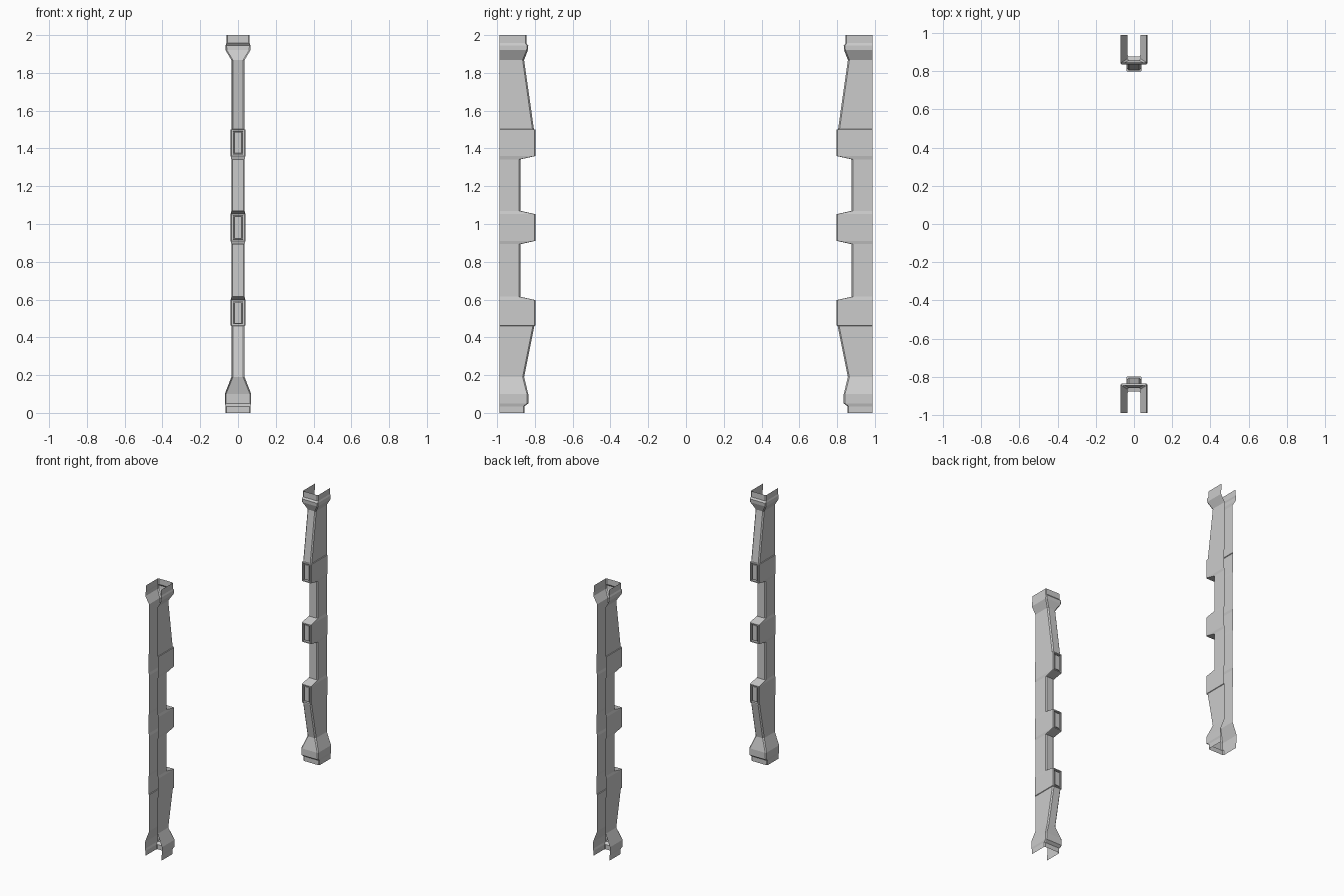
import bpy, bmesh
from mathutils import Matrix

if "Cube" in bpy.data.objects:
    bpy.data.objects.remove(bpy.data.objects["Cube"])

BACK = 0.988   # open side of the channel
FACE = 0.797   # front of the lamp blocks
SHAFT = 0.877  # front of the recessed shaft

# Column sections from the floor up: height, half width, front y, corner chamfer
sections = [
    (0.0, 0.066, 0.855, 0.006), (0.035, 0.066, 0.855, 0.006),
    (0.05, 0.070, 0.835, 0.006), (0.10, 0.070, 0.835, 0.007),
    (0.19, 0.035, 0.857, 0.008), (0.459, 0.035, 0.803, 0.008),
    (0.462, 0.039, FACE, 0.005), (0.597, 0.039, FACE, 0.005),
    (0.615, 0.035, SHAFT, 0.007), (0.893, 0.035, SHAFT, 0.007),
    (0.911, 0.039, FACE, 0.005), (1.052, 0.039, FACE, 0.005),
    (1.07, 0.035, SHAFT, 0.007), (1.342, 0.035, SHAFT, 0.007),
    (1.36, 0.039, FACE, 0.005), (1.499, 0.039, FACE, 0.005),
    (1.502, 0.035, 0.805, 0.008), (1.868, 0.035, 0.857, 0.008),
    (1.92, 0.066, 0.837, 0.007), (1.945, 0.066, 0.835, 0.006),
    (1.957, 0.062, 0.845, 0.006), (2.0, 0.062, 0.845, 0.006),
]


def inset_and_push(bm, face, thickness, push):
    """Inset a face, then wall it inward (+y) or outward (-y)."""
    bmesh.ops.inset_region(bm, faces=[face], thickness=thickness)
    if push:
        bmesh.ops.inset_region(bm, faces=[face], thickness=0.001)
        bmesh.ops.translate(bm, verts=face.verts, vec=(0, push, 0))


def make_column(name, turn):
    bm = bmesh.new()
    # Open channel lofted through the sections
    rings = []
    for z, w, y, c in sections:
        pts = [(-w, BACK), (-w, y + c), (c - w, y),
               (w - c, y), (w, y + c), (w, BACK)]
        rings.append([bm.verts.new((px, py, z)) for px, py in pts])
    windows = []
    for i in range(len(rings) - 1):
        a, b = rings[i], rings[i + 1]
        for j in range(5):
            f = bm.faces.new((a[j], a[j + 1], b[j + 1], b[j]))
            if j == 2 and sections[i][2] == FACE == sections[i + 1][2]:
                windows.append(f)
    bm.normal_update()
    # Recessed window with a raised bar in each block
    for f in windows:
        inset_and_push(bm, f, 0.011, 0.018)
        inset_and_push(bm, f, 0.008, -0.012)
    bm.transform(Matrix.Rotation(turn, 4, 'Z'))
    mesh = bpy.data.meshes.new(name)
    bm.to_mesh(mesh)
    bm.free()
    bpy.context.collection.objects.link(bpy.data.objects.new(name, mesh))


make_column("rear_column", 0.0)
make_column("front_column", 3.14159265)
